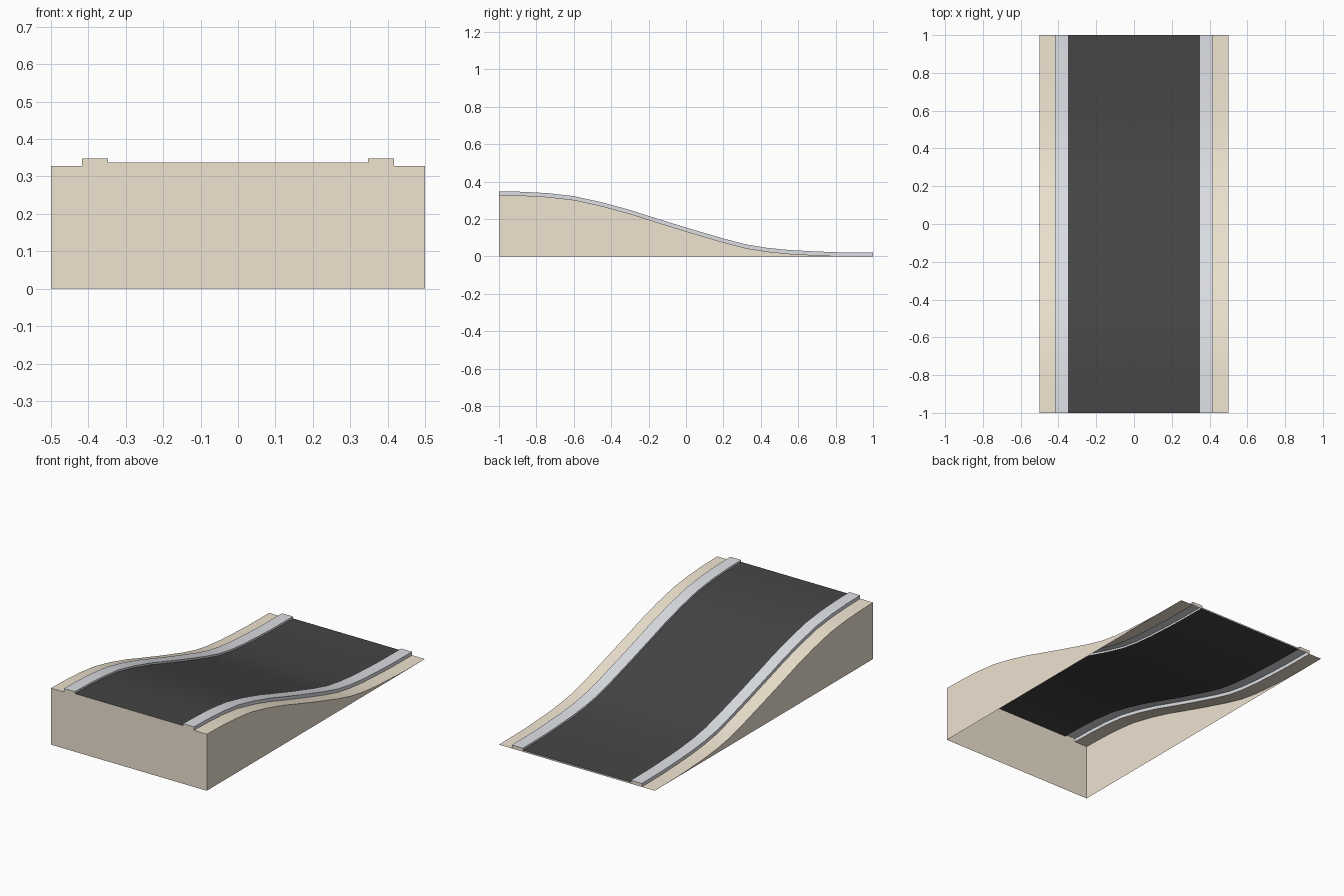
import bpy, bmesh, math

if "Cube" in bpy.data.objects:
    bpy.data.objects.remove(bpy.data.objects["Cube"])

# Side profile of the ledge: (y, z)
PATH = [(-1, .328), (-.87, .325), (-.74, .318), (-.6, .302), (-.45, .269),
        (-.3, .228), (-.2, .196), (0, .134), (.2, .075), (.32, .044),
        (.43, .026), (.55, .014), (.68, .007), (.8, .002), (1, 0)]
HALF, CURB_OUT, CURB_IN = .5, .417, .347
ROAD_H, CURB_H = .009, .02


def material(name, rgb):
    m = bpy.data.materials.new(name)
    m.diffuse_color = (*rgb, 1)
    m.use_nodes = True
    m.node_tree.nodes["Principled BSDF"].inputs["Base Color"].default_value = m.diffuse_color
    return m


def finish(name, bm, mat):
    bmesh.ops.remove_doubles(bm, verts=bm.verts, dist=1e-5)
    me = bpy.data.meshes.new(name)
    bm.to_mesh(me)
    bm.free()
    ob = bpy.data.objects.new(name, me)
    bpy.context.collection.objects.link(ob)
    me.materials.append(mat)
    bpy.context.view_layer.objects.active = ob
    ob.select_set(True)
    bpy.ops.object.shade_smooth_by_angle(angle=math.radians(30))
    ob.select_set(False)


def sweep(bm, section):
    """Carry a cross-section (x, height above ledge, None = ground) along the path."""
    rows = [[bm.verts.new((x, y, 0 if h is None else z + h)) for x, h in section]
            for y, z in PATH]
    for a, b in zip(rows, rows[1:]):
        for i in range(len(section) - 1):
            bm.faces.new((a[i], a[i + 1], b[i + 1], b[i]))


cream = material("cream", (.86, .77, .63))
pale = material("pale_grey", (.72, .74, .78))
dark = material("asphalt", (.06, .06, .06))

# Base: ledges with side walls, and stepped end walls; open underneath
bm = bmesh.new()
sweep(bm, [(-HALF, None), (-HALF, 0), (-CURB_OUT, 0)])
sweep(bm, [(CURB_OUT, 0), (HALF, 0), (HALF, None)])
half = [(HALF, 0), (CURB_OUT, 0), (CURB_OUT, CURB_H), (CURB_IN, CURB_H), (CURB_IN, ROAD_H)]
outline = half + [(-x, h) for x, h in reversed(half)]
y, z = PATH[0]
bm.faces.new([bm.verts.new((x, y, 0)) for x in (-HALF, HALF)]
             + [bm.verts.new((x, y, z + h)) for x, h in outline])
y, z = PATH[-1]
back = outline[1:-1]
bm.faces.new([bm.verts.new((x, y, z + h)) for x, h in reversed(back)])
# the last side-wall quads taper to nothing where the ledge meets the ground
bmesh.ops.dissolve_degenerate(bm, dist=1e-5, edges=bm.edges)
finish("ramp_base", bm, cream)

# Curbs on both edges of the road
for side, s in (("left", -1), ("right", 1)):
    section = [(s * CURB_IN, ROAD_H), (s * CURB_IN, CURB_H),
               (s * CURB_OUT, CURB_H), (s * CURB_OUT, 0)]
    bm = bmesh.new()
    sweep(bm, section if s > 0 else section[::-1])
    finish(side + "_curb", bm, pale)

# Road surface
bm = bmesh.new()
sweep(bm, [(-CURB_IN, ROAD_H), (CURB_IN, ROAD_H)])
finish("road_surface", bm, dark)
